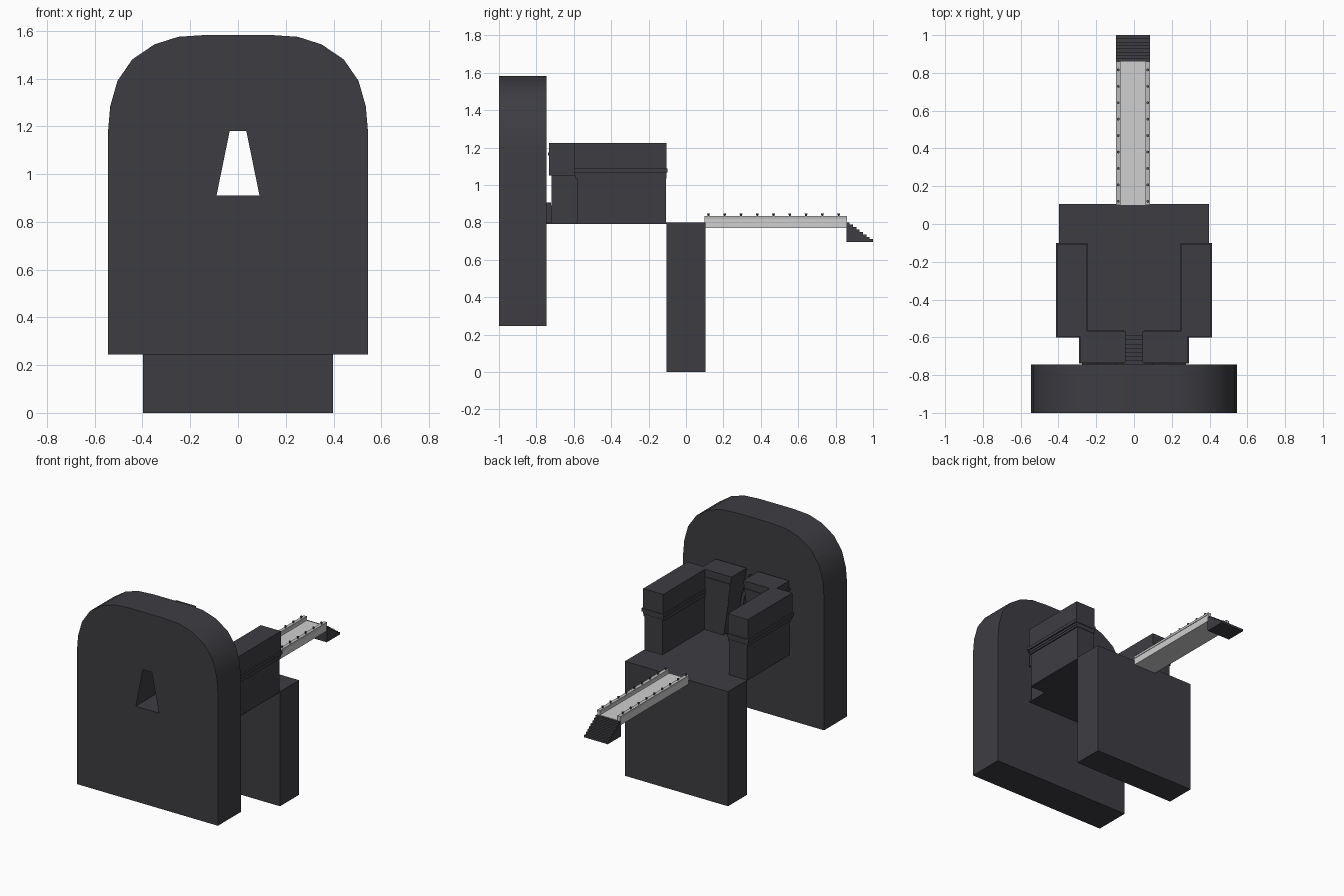
import bpy
import bmesh
from mathutils import Vector

if "Cube" in bpy.data.objects:
    bpy.data.objects.remove(bpy.data.objects["Cube"])


def material(name, value):
    m = bpy.data.materials.new(name)
    m.use_nodes = True
    m.diffuse_color = (*value, 1)
    m.node_tree.nodes["Principled BSDF"].inputs["Base Color"].default_value = (*value, 1)
    return m


stone = material("dark stone", (0.048, 0.046, 0.054))
pale = material("pale grey", (0.62, 0.62, 0.62))
rail_grey = material("rail grey", (0.5, 0.5, 0.5))
stud_grey = material("stud grey", (0.1, 0.1, 0.1))


def finish(bm, name, mat, mirror=False):
    bmesh.ops.recalc_face_normals(bm, faces=bm.faces)
    mesh = bpy.data.meshes.new(name)
    bm.to_mesh(mesh)
    bm.free()
    mesh.materials.append(mat)
    ob = bpy.data.objects.new(name, mesh)
    bpy.context.collection.objects.link(ob)
    if mirror:
        ob.modifiers.new("mirror", 'MIRROR')
    return ob


def prism(name, outline, start, end, axis, mat, mirror=False):
    """Extrude an outline (x,z) along y, or (y,z) along x."""
    bm = bmesh.new()

    def ring(d):
        return [bm.verts.new((a, d, z) if axis == 'y' else (d, a, z)) for a, z in outline]

    first, last = ring(start), ring(end)
    bm.faces.new(first)
    bm.faces.new(last[::-1])
    n = len(outline)
    for i in range(n):
        j = (i + 1) % n
        # leave the mirror seam open
        if mirror and axis == 'y' and outline[i][0] == 0 and outline[j][0] == 0:
            continue
        bm.faces.new((first[i], first[j], last[j], last[i]))
    return finish(bm, name, mat, mirror)


def box(name, low, high, mat, mirror=False):
    bm = bmesh.new()
    bmesh.ops.create_cube(bm, size=1)
    low, high = Vector(low), Vector(high)
    for v in bm.verts:
        v.co = (low + high) / 2 + v.co * (high - low)
    return finish(bm, name, mat, mirror)


# Arched front slab with a tapered doorway
slab = prism("arched_slab",
             [(0, 0.245), (0.545, 0.245), (0.545, 1.17), (0.535, 1.285), (0.505, 1.39),
              (0.443, 1.48), (0.35, 1.543), (0.25, 1.575), (0.13, 1.583), (0, 1.583),
              (0, 1.18), (0.035, 1.18), (0.09, 0.91), (0, 0.91)],
             -1, -0.745, 'y', stone, True)
bpy.context.view_layer.objects.active = slab
slab.select_set(True)
bpy.ops.object.shade_smooth_by_angle()
slab.select_set(False)

# Rear pier and courtyard floor
box("rear_pier", (-0.398, -0.105, 0), (0.398, 0.105, 0.8), stone)
box("court_floor", (-0.39, -0.585, 0.79), (0.39, -0.1, 0.8), stone)
box("gate_floor", (-0.275, -0.745, 0.79), (0.275, -0.58, 0.8), stone)

# Side walls: recessed base, string courses, overhanging top
box("side_wall_base", (0.258, -0.583, 0.795), (0.395, -0.107, 1.04), stone, True)
box("side_wall_lower_course", (0.252, -0.592, 1.035), (0.402, -0.103, 1.05), stone, True)
box("side_wall_top", (0.25, -0.595, 1.05), (0.405, -0.105, 1.225), stone, True)
box("side_wall_cornice", (0.245, -0.6, 1.066), (0.414, -0.1, 1.088), stone, True)


def jamb(z):
    return 0.11 - (z - 0.8) * 0.153


def gate_part(name, z0, z1, outer, front, back):
    outline = [(jamb(z0), z0), (outer, z0), (outer, z1), (jamb(z1), z1)]
    prism(name, outline, front, back, 'y', stone, True)


# Gate walls with sloping jambs
gate_part("gate_wall_base", 0.795, 1.05, 0.275, -0.72, -0.573)
gate_part("gate_wall_top", 1.05, 1.225, 0.285, -0.732, -0.567)
gate_part("gate_wall_cornice", 1.157, 1.174, 0.291, -0.738, -0.562)


def stairs(name, y0, y1, top, bottom, base, count, half, centre):
    run, drop = (y1 - y0) / count, (top - bottom) / count
    outline = [(y1, base), (y0, base)]
    for i in range(count):
        z = top - i * drop
        outline += [(y0 + i * run, z), (y0 + (i + 1) * run, z)]
    prism(name, outline, centre - half, centre + half, 'x', stone)


# Steps down from the doorway, and from the far end of the bridge
stairs("gate_steps", -0.745, -0.59, 0.905, 0.8, 0.795, 7, 0.1, 0)
stairs("bridge_steps", 0.857, 1.0, 0.8, 0.697, 0.694, 8, 0.091, -0.005)

# Bridge deck, parapets, rails and studs
mid = -0.005
box("bridge_deck", (mid - 0.085, 0.1, 0.77), (mid + 0.085, 0.86, 0.802), pale)
for side, label in ((-1, "right"), (1, "left")):
    def strip(name, inner, outer, z0, z1, mat):
        xs = sorted((mid + side * inner, mid + side * outer))
        box(label + name, (xs[0], 0.1, z0), (xs[1], 0.86, z1), mat)

    strip("_parapet", 0.068, 0.087, 0.77, 0.817, pale)
    strip("_rail", 0.066, 0.09, 0.817, 0.833, rail_grey)
    for i in range(9):
        bm = bmesh.new()
        bmesh.ops.create_cone(bm, cap_ends=True, segments=6, radius1=0.004,
                              radius2=0.008, depth=0.014)
        bmesh.ops.translate(bm, verts=bm.verts,
                            vec=(mid + side * 0.078, 0.12 + i * 0.087, 0.84))
        finish(bm, f"{label}_stud_{i + 1}", stud_grey)
